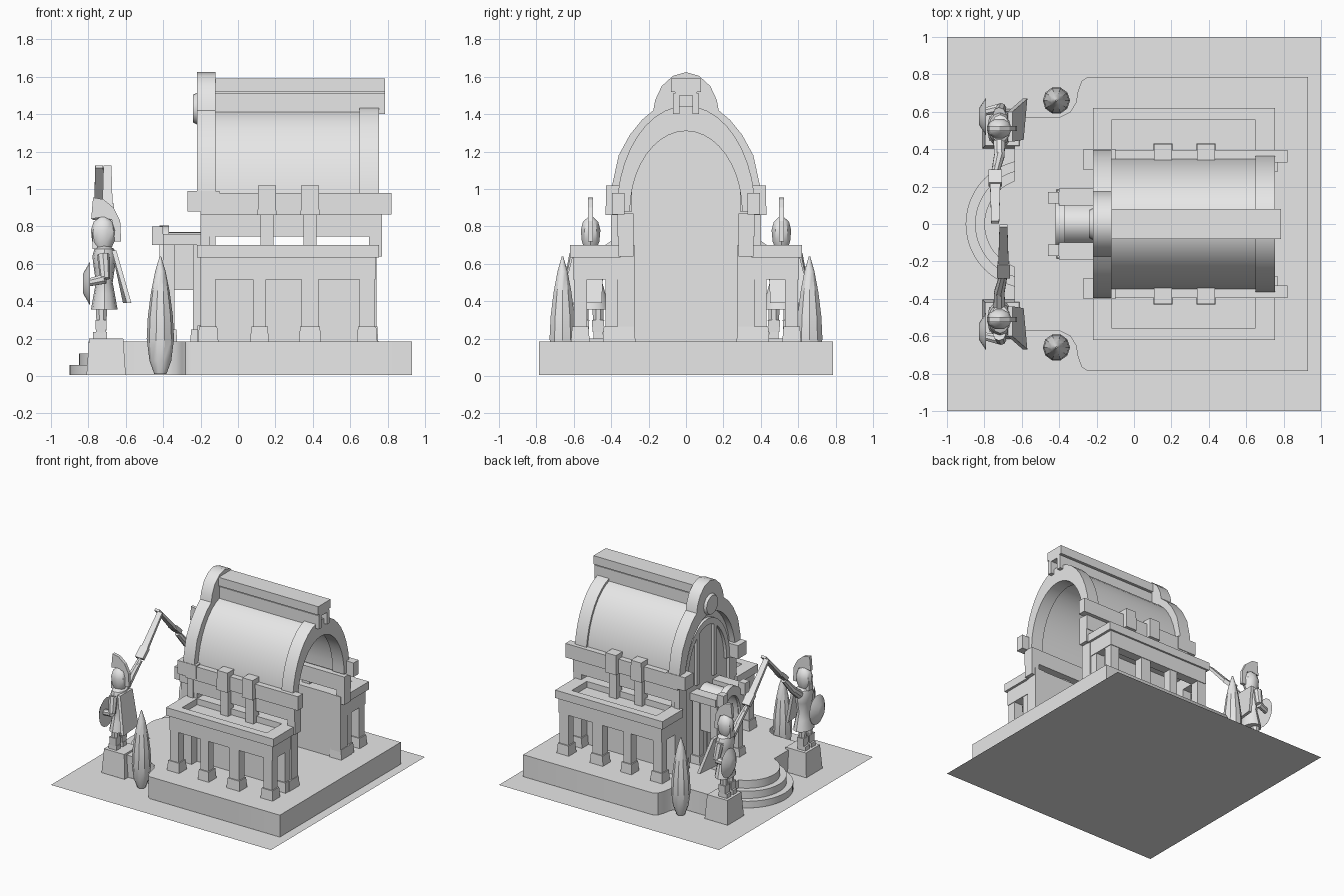
import bpy, bmesh, math
from mathutils import Vector

if "Cube" in bpy.data.objects:
    bpy.data.objects.remove(bpy.data.objects["Cube"], do_unlink=True)

stone = bpy.data.materials.new("pale grey stone")
stone.use_nodes = True
stone.diffuse_color = (0.8, 0.8, 0.8, 1)
stone.node_tree.nodes["Principled BSDF"].inputs["Base Color"].default_value = (0.8, 0.8, 0.8, 1)


def finish(name, bm, smooth=False):
    bmesh.ops.recalc_face_normals(bm, faces=bm.faces)
    mesh = bpy.data.meshes.new(name)
    bm.to_mesh(mesh)
    bm.free()
    mesh.materials.append(stone)
    ob = bpy.data.objects.new(name, mesh)
    bpy.context.collection.objects.link(ob)
    if smooth:
        bpy.ops.object.select_all(action='DESELECT')
        ob.select_set(True)
        bpy.context.view_layer.objects.active = ob
        bpy.ops.object.shade_smooth_by_angle(angle=math.radians(35))
    return ob


def box(name, x, y, z, taper=1.0):
    """Box from three ranges; taper scales the top."""
    bm = bmesh.new()
    bmesh.ops.create_cube(bm, size=1)
    mid = [sum(r) / 2 for r in (x, y, z)]
    size = [r[1] - r[0] for r in (x, y, z)]
    for v in bm.verts:
        k = taper if v.co.z > 0 else 1
        v.co = [m + c * s * f for m, c, s, f in zip(mid, v.co, size, (k, k, 1))]
    return finish(name, bm)


def pair(name, x, y, z, taper=1.0):
    box("left_" + name, x, y, z, taper)
    box("right_" + name, x, (-y[1], -y[0]), z, taper)


def prism(name, pts, axis, lo, hi, smooth=False):
    """Extrude a flat outline along x or z."""
    bm = bmesh.new()
    put = (lambda p, d: (d, p[0], p[1])) if axis == "x" else (lambda p, d: (p[0], p[1], d))
    a, b = [[bm.verts.new(put(p, d)) for p in pts] for d in (lo, hi)]
    bm.faces.new(a)
    bm.faces.new(b)
    for i in range(len(pts)):
        j = (i + 1) % len(pts)
        bm.faces.new((a[i], a[j], b[j], b[i]))
    return finish(name, bm, smooth)


def arc(w, h, base, n=20):
    return [(w * math.cos(math.pi * i / n), base + h * math.sin(math.pi * i / n)) for i in range(n + 1)]


def lathe(name, prof, centre, n=12, sx=1.0, sy=1.0, smooth=True):
    bm = bmesh.new()
    rings = [[bm.verts.new((centre[0] + r * sx * math.cos(math.tau * i / n),
                            centre[1] + r * sy * math.sin(math.tau * i / n), z))
              for i in range(n)] for r, z in prof]
    for a, b in zip(rings, rings[1:]):
        for i in range(n):
            bm.faces.new((a[i], a[(i + 1) % n], b[(i + 1) % n], b[i]))
    bm.faces.new(rings[0])
    bm.faces.new(rings[-1])
    return finish(name, bm, smooth)


def bar(name, p, q, w, d, taper=1.0, n=4):
    """Limb or blade between two points."""
    p, q = Vector(p), Vector(q)
    bm = bmesh.new()
    rot = (q - p).to_track_quat('Z', 'X')
    ends = []
    for c, k in ((p, 1), (q, taper)):
        ends.append([bm.verts.new(c + rot @ Vector((w * k * math.cos(math.tau * (i + .5) / n),
                                                    d * k * math.sin(math.tau * (i + .5) / n), 0)))
                     for i in range(n)])
    for i in range(n):
        j = (i + 1) % n
        bm.faces.new((ends[0][i], ends[0][j], ends[1][j], ends[1][i]))
    bm.faces.new(ends[0])
    bm.faces.new(ends[1])
    return finish(name, bm, n > 5)


# Ground and podium
bm = bmesh.new()
bmesh.ops.create_grid(bm, x_segments=1, y_segments=1, size=1)
finish("ground_plate", bm)
half = [(.93, .785), (-.25, .785), (-.28, .765), (-.3, .71), (-.31, .65), (-.34, .6), (-.4, .57), (-.64, .57)]
prism("podium", half + [(x, -y) for x, y in reversed(half)], "z", .005, .185, True)
# Rounded entrance steps
for i, (r, top) in enumerate(((.345, .06), (.295, .12), (.245, .185))):
    pts = [(-.555 - y, x) for x, y in arc(r, r, 0, 24)]
    prism("entrance_step_%d" % (i + 1), pts, "z", .005, top, True)

# Side aisles: colonnade, frieze and sunken roof
columns = ((-.2, -.12), (.08, .15), (.34, .43), (.65, .73))
for i, (a, b) in enumerate(columns):
    pair("aisle_pillar_%d" % i, (a, b), (.53, .6), (.185, .65))
    pair("aisle_pillar_base_%d" % i, (a - .015, b + .015), (.515, .615), (.185, .265), .88)
pair("aisle_front_pilaster", (-.2, -.12), (.36, .43), (.185, .65))
pair("aisle_back_pilaster", (.65, .73), (.36, .43), (.185, .65))
pair("aisle_back_pilaster_base", (.635, .745), (.35, .445), (.185, .265), .88)
pair("aisle_frieze", (-.2, .735), (.53, .605), (.515, .645))
pair("aisle_back_frieze", (.66, .735), (.36, .6), (.515, .645))
pair("aisle_front_frieze", (-.2, -.12), (.36, .6), (.515, .645))
pair("aisle_roof", (-.18, .7), (.35, .58), (.61, .65))
pair("cornice_side", (-.22, .755), (.555, .62), (.635, .7))
pair("cornice_front", (-.22, -.12), (.35, .555), (.635, .7))
pair("cornice_back", (.65, .755), (.35, .555), (.635, .7))

# Nave walls with open clerestory
pair("nave_wall", (-.15, .7), (.28, .36), (.185, .7))
pair("nave_end_pier", (.65, .74), (.275, .365), (.185, .7))
pair("nave_end_base", (.64, .75), (.27, .4), (.185, .265), .9)
pair("clerestory_beam", (-.2, .77), (.28, .365), (.745, .87))
pair("clerestory_end_post", (.7, .77), (.28, .36), (.64, .75))
for i, x in enumerate((.155, .385)):
    pair("clerestory_post_%d" % i, (x - .035, x + .035), (.33, .4), (.65, .88))
    pair("eave_bracket_%d" % i, (x - .05, x + .05), (.33, .43), (.86, 1.02), .94)
pair("eave_beam", (-.2, .82), (.33, .395), (.865, .98))
pair("eave_front_block", (-.27, -.1), (.29, .4), (.88, .99))

# Barrel vault, back arch and ridge
def arch(name, w, h, iw, ih, lo, hi, base=.88):
    prism(name, arc(w, h, base) + arc(iw, ih, base)[::-1], "x", lo, hi, True)


arch("vault", .355, .545, .315, .46, -.14, .68)
arch("back_arch", .37, .565, .3, .43, .65, .755)
box("ridge_beam", (-.13, .785), (-.08, .08), (1.52, 1.59))
box("ridge_lip", (-.13, .785), (-.06, .06), (1.5, 1.52))
pair("ridge_web", (-.13, .785), (.035, .07), (1.4, 1.51))

# Entrance facade with crowned arch
side = [(.4, .88), (.395, 1.02), (.36, 1.18), (.3, 1.29), (.235, 1.37), (.175, 1.42),
        (.165, 1.475), (.13, 1.55), (.07, 1.605), (0, 1.625)]
outer = side + [(-y, z) for y, z in side[-2::-1]]
prism("facade_arch", outer + arc(.33, .48, .88)[::-1], "x", -.22, -.12, True)
prism("facade_wall", [(.36, .185), (.36, .88)] + arc(.35, .52, .88)[1:-1] + [(-.36, .88), (-.36, .185)],
      "x", -.17, -.12)
arch("facade_inner_arch", .29, .42, .25, .37, -.195, -.165)
pair("facade_pilaster", (-.2, -.15), (.28, .37), (.185, .88))
pair("facade_pilaster_base", (-.22, -.14), (.265, .385), (.185, .27), .9)
pair("facade_window_mullion", (-.19, -.165), (.09, .13), (.8, 1.22))
ring = bmesh.new()
bmesh.ops.create_cone(ring, cap_ends=True, segments=20, radius1=.09, radius2=.075, depth=.03)
for v in ring.verts:
    v.co = (-.225 - v.co.z, v.co.x, 1.43 + v.co.y)
finish("gable_medallion", ring, True)

# Entrance porch with small vaulted hood
arch("porch_vault", .14, .23, .105, .19, -.4, -.15, .54)
arch("porch_front_arch", .17, .265, .11, .19, -.42, -.37, .54)
pair("porch_capital", (-.46, -.4), (.11, .17), (.7, .8))
pair("porch_eave", (-.4, -.15), (.1, .19), (.7, .76))
pair("porch_wall", (-.39, -.17), (.11, .155), (.46, .71))
for i, x in enumerate((-.4, -.24)):
    pair("porch_post_%d" % i, (x, x + .06), (.11, .17), (.185, .7))
    pair("porch_post_base_%d" % i, (x - .015, x + .075), (.1, .185), (.185, .25), .9)
pair("door_leaf", (-.19, -.165), (.006, .1), (.185, .6))

# Cypress trees and guardian statues, mirrored left and right
for s, label in ((1, "left_"), (-1, "right_")):
    lathe(label + "cypress", [(.032, .01), (.058, .08), (.073, .2), (.067, .32), (.05, .45),
                              (.028, .56), (.004, .64)], (-.415, s * .66), 10)
    y0 = s * .51
    box(label + "pedestal", (-.81, -.6), (y0 - .105, y0 + .105), (.005, .2), .87)
    for k, leg in ((.04, "outer_"), (-.04, "inner_")):
        y = y0 + s * k
        bar(label + leg + "leg", (-.73, y, .2), (-.73, y, .4), .026, .026, 1.3, 8)
        box(label + leg + "foot", (-.775, -.7), (y - .025, y + .025), (.2, .235))
        box(label + leg + "greave", (-.76, -.705), (y - .03, y + .03), (.235, .3), 1.1)
    lathe(label + "tunic", [(.095, .355), (.075, .44), (.06, .5), (.075, .58), (.085, .64),
                            (.07, .68), (.025, .7), (.025, .73)], (-.715, y0), 12, .75, 1.05)
    lathe(label + "helmet", [(.04, .69), (.052, .72), (.058, .78), (.045, .825), (.015, .85)],
          (-.72, y0), 10, 1.15, .95)
    bar(label + "visor", (-.765, y0, .68), (-.765, y0, .78), .02, .04, .8)
    crest = bmesh.new()
    curve = [(-.775, .955, .84), (-.72, .945, .85), (-.665, .9, .835), (-.63, .83, .79), (-.625, .72, .72)]
    rows = []
    for i, (x, z, zi) in enumerate(curve):
        xi = x + (-.01 if i < 3 else -.035)
        rows.append([crest.verts.new((px, y0 + d, pz)) for px, pz, d in
                     ((x, z, .013), (x, z, -.013), (xi, zi, -.013), (xi, zi, .013))])
    for a, b in zip(rows, rows[1:]):
        for i in range(4):
            crest.faces.new((a[i], a[(i + 1) % 4], b[(i + 1) % 4], b[i]))
    crest.faces.new(rows[0])
    crest.faces.new(rows[-1])
    finish(label + "helmet_crest", crest)
    # Raised sword arm, blades meeting over the entrance
    sx = -.72 - s * .022
    hand = (sx, s * .275, .83)
    bar(label + "raised_upper_arm", (-.72, s * .44, .655), (-.72, s * .36, .72), .034, .034, .85, 8)
    bar(label + "raised_forearm", (-.72, s * .365, .715), hand, .03, .03, .75, 8)
    bar(label + "sword_grip", (sx, s * .31, .8), (sx, s * .24, .88), .014, .014, 1, 6)
    bar(label + "sword_guard", (sx, s * .28, .845), (sx, s * .21, .91), .022, .05, 1)
    bar(label + "sword_blade", (sx, s * .235, .88), (sx, s * .01, 1.12), .018, .04, .75)
    # Shield arm, shield and cloak
    bar(label + "shield_upper_arm", (-.72, s * .59, .65), (-.71, s * .62, .52), .034, .034, .8, 8)
    bar(label + "shield_forearm", (-.71, s * .62, .52), (-.8, s * .6, .5), .028, .028, .8, 8)
    shield = bmesh.new()
    bmesh.ops.create_cone(shield, cap_ends=True, segments=16, radius1=.12, radius2=.05, depth=.04)
    for v in shield.verts:
        v.co = (-.81 - v.co.z, s * .575 + v.co.x * .85, .495 + v.co.y)
    finish(label + "shield", shield, True)
    cloak = bmesh.new()
    vs = [cloak.verts.new((x + t, s * y, z)) for t in (0, -.025) for x, y, z in
          ((-.65, .44, .67), (-.65, .6, .67), (-.57, .67, .39), (-.59, .45, .39))]
    for f in ((0, 1, 2, 3), (4, 5, 6, 7), (0, 1, 5, 4), (1, 2, 6, 5), (2, 3, 7, 6), (3, 0, 4, 7)):
        cloak.faces.new([vs[i] for i in f])
    finish(label + "cloak", cloak)
